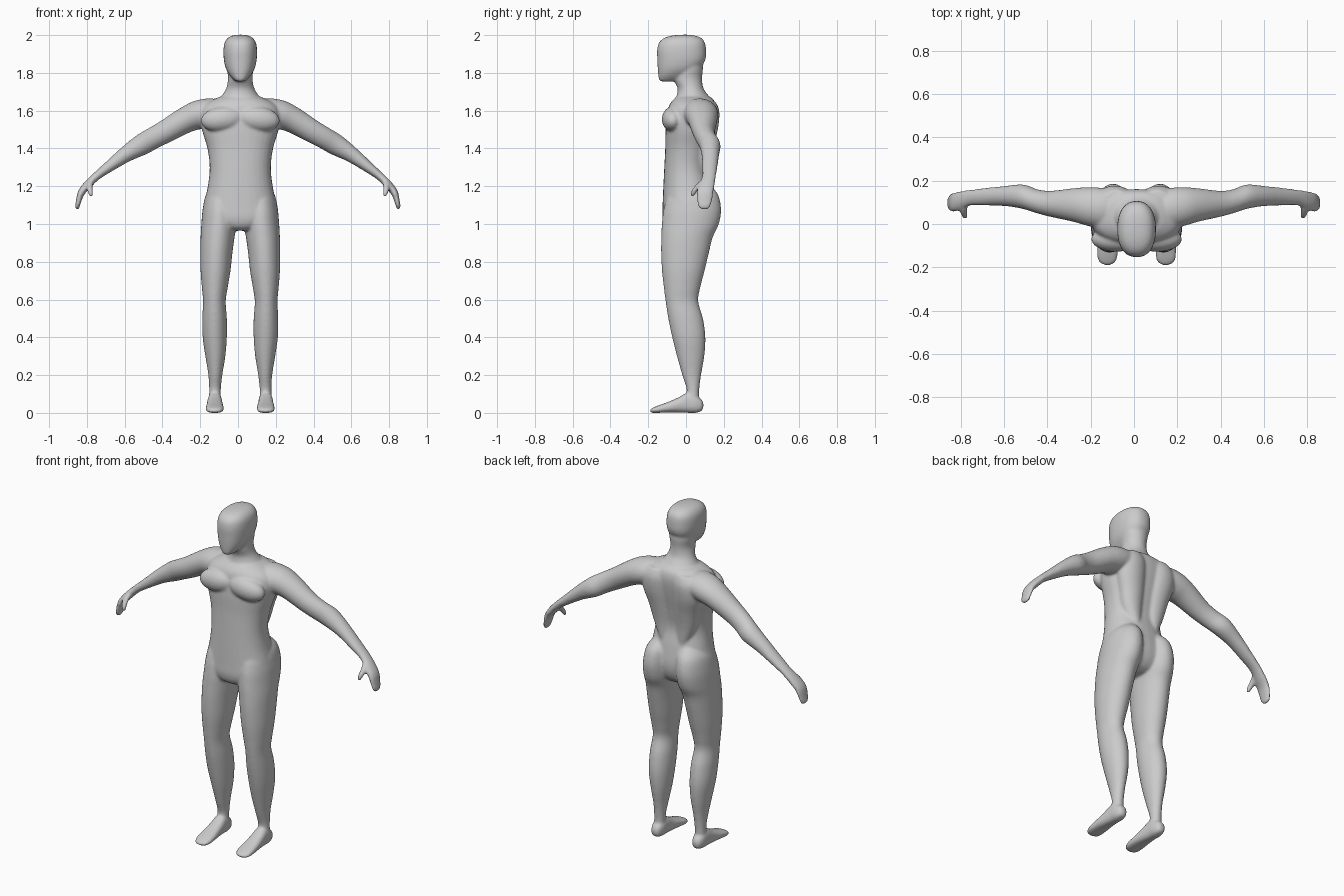
import bpy, bmesh, math
from mathutils import Vector, Matrix

CX = 0.012          # the body's midline sits slightly off the grid centre
bm = bmesh.new()


def catmull(a, b, c, d, t):
    return [0.5 * (2*q + (r - p)*t + (2*p - 5*q + 4*r - s)*t*t + (3*q - p - 3*r + s)*t**3)
            for p, q, r, s in zip(a, b, c, d)]


def loft(secs, power=2.0, seg=32, steps=5):
    """Closed skin through sections (centre, half axis U, half axis V)."""
    flat = [[*c, *u, *v] for c, u, v in secs]
    fine = []
    for i in range(len(flat) - 1):
        p, n = flat[max(i - 1, 0)], flat[min(i + 2, len(flat) - 1)]
        fine += [catmull(p, flat[i], flat[i + 1], n, k / steps) for k in range(steps)]
    fine.append(flat[-1])
    rings = []
    for f in fine:
        c, u, v = Vector(f[:3]), Vector(f[3:6]), Vector(f[6:])
        ring = []
        for k in range(seg):
            a = 2 * math.pi * k / seg
            x, y = math.cos(a), math.sin(a)
            x = math.copysign(abs(x) ** (2 / power), x)
            y = math.copysign(abs(y) ** (2 / power), y)
            ring.append(bm.verts.new(c + u * x + v * y))
        rings.append(ring)
    for r0, r1 in zip(rings, rings[1:]):
        for k in range(seg):
            j = (k + 1) % seg
            bm.faces.new((r0[k], r0[j], r1[j], r1[k]))
    bm.faces.new(rings[0][::-1])
    bm.faces.new(rings[-1])


def slices(rows, power=2.0):
    """Horizontal slices: z, centre x, half width, front y, back y."""
    loft([((CX + x, (f + b) / 2, z), (w, 0, 0), (0, (b - f) / 2, 0))
          for z, x, w, f, b in rows], power)


def limb(rows, s, k):
    """Limb in the xz plane: x, z, half thickness, front y, back y."""
    secs = []
    for i, (x, z, r, f, b) in enumerate(rows):
        p, n = rows[max(i - 1, 0)], rows[min(i + 1, len(rows) - 1)]
        d = Vector((n[0] - p[0], n[1] - p[1])).normalized()
        secs.append(((CX + s * x * k, (f + b) / 2, z),
                     (-d.y * r * s, 0, d.x * r), (0, (b - f) / 2, 0)))
    loft(secs)


def ellipsoid(loc, rad, tilt=0):
    m = Matrix.Translation(loc) @ Matrix.Rotation(tilt, 4, 'Y') @ Matrix.Diagonal((*rad, 1))
    bmesh.ops.create_uvsphere(bm, u_segments=32, v_segments=20, radius=1, matrix=m)


# head
slices([(1.755, 0, .022, -.135, -.05), (1.765, 0, .036, -.144, -.02), (1.79, 0, .058, -.147, .02),
        (1.825, 0, .077, -.15, .075), (1.87, 0, .087, -.152, .103), (1.92, 0, .089, -.153, .106),
        (1.96, 0, .083, -.143, .1), (1.985, 0, .066, -.115, .08), (1.998, 0, .04, -.07, .045),
        (2.002, 0, .01, -.02, .01)], 2.3)

# neck
slices([(1.58, 0, .13, -.06, .15), (1.65, 0, .12, -.06, .14), (1.685, 0, .094, -.048, .115),
        (1.72, 0, .074, -.045, .092), (1.77, 0, .065, -.065, .085), (1.83, 0, .07, -.05, .09),
        (1.88, 0, .06, -.04, .08)])

# torso
slices([(.965, 0, .06, -.08, .07), (.985, 0, .13, -.11, .11), (1.03, 0, .195, -.125, .14),
        (1.1, 0, .193, -.124, .15), (1.2, 0, .172, -.12, .135), (1.3, 0, .162, -.115, .115),
        (1.4, 0, .174, -.11, .128), (1.5, 0, .203, -.108, .148), (1.58, 0, .212, -.1, .16),
        (1.63, 0, .19, -.088, .158), (1.665, 0, .13, -.06, .14), (1.68, 0, .08, -.03, .1)], 2.3)

for s, k in ((-1, 1.0), (1, .97)):
    # chest muscle
    ellipsoid((CX + s * .095, -.07, 1.555), (.115, .058, .066), s * .12)
    # back muscle beside the spine groove
    slices([(1.22, s * .06, .03, .05, .125), (1.32, s * .075, .06, .03, .132),
            (1.42, s * .085, .075, .03, .15), (1.52, s * .1, .09, .03, .172),
            (1.6, s * .1, .09, .03, .176), (1.65, s * .09, .06, .05, .155)])
    # leg with buttock
    slices([(1.21, s * .09, .045, -.02, .12), (1.16, s * .1, .08, -.09, .168),
            (1.08, s * .108, .091, -.118, .186), (1.0, s * .113, .093, -.128, .174),
            (.93, s * .12, .09, -.131, .142), (.85, s * .126, .085, -.132, .122),
            (.75, s * .131, .079, -.127, .098), (.66, s * .135, .068, -.117, .075),
            (.59, s * .137, .06, -.108, .065), (.5, s * .136, .065, -.094, .09),
            (.4, s * .135, .064, -.073, .103), (.3, s * .132, .053, -.048, .097),
            (.2, s * .132, .037, -.02, .08), (.12, s * .134, .031, .004, .07),
            (.05, s * .135, .033, -.005, .07)])
    # foot
    loft([((CX + s * .135, y, (a + b) / 2), (w, 0, 0), (0, 0, (b - a) / 2))
          for y, w, a, b in ((.092, .01, .03, .05), (.083, .025, .01, .07), (.05, .036, 0, .095),
                             (.01, .038, 0, .108), (-.04, .042, .002, .082), (-.1, .047, .002, .056),
                             (-.15, .047, 0, .038), (-.178, .036, 0, .026), (-.19, .012, .005, .018))],
         2.5)
    # arm and hand
    limb([(.08, 1.585, .06, .0, .15), (.15, 1.59, .075, -.02, .165), (.22, 1.578, .077, -.01, .17),
          (.29, 1.55, .069, .01, .165), (.395, 1.49, .061, .033, .153), (.46, 1.455, .058, .05, .16),
          (.525, 1.418, .056, .07, .182), (.61, 1.366, .042, .083, .175), (.7, 1.3, .029, .085, .166),
          (.765, 1.25, .022, .085, .158), (.81, 1.205, .022, .065, .152), (.842, 1.165, .019, .056, .145),
          (.856, 1.12, .014, .058, .138), (.863, 1.09, .012, .066, .128), (.865, 1.078, .007, .08, .115)],
         s, k)
    # thumb
    limb([(.79, 1.225, .014, .07, .11), (.797, 1.2, .016, .045, .085), (.795, 1.175, .015, .028, .062),
          (.79, 1.155, .011, .024, .048), (.787, 1.145, .006, .028, .04)], s, k)

bmesh.ops.recalc_face_normals(bm, faces=bm.faces)
mesh = bpy.data.meshes.new("human_body")
bm.to_mesh(mesh)
bm.free()
body = bpy.data.objects.new("human_body", mesh)
bpy.context.collection.objects.link(body)

# fuse all parts into one smooth skin
fuse = body.modifiers.new("fuse", 'REMESH')
fuse.mode = 'VOXEL'
fuse.voxel_size = .007
fuse.use_smooth_shade = True
soften = body.modifiers.new("soften", 'SMOOTH')
soften.factor = .5
soften.iterations = 9
